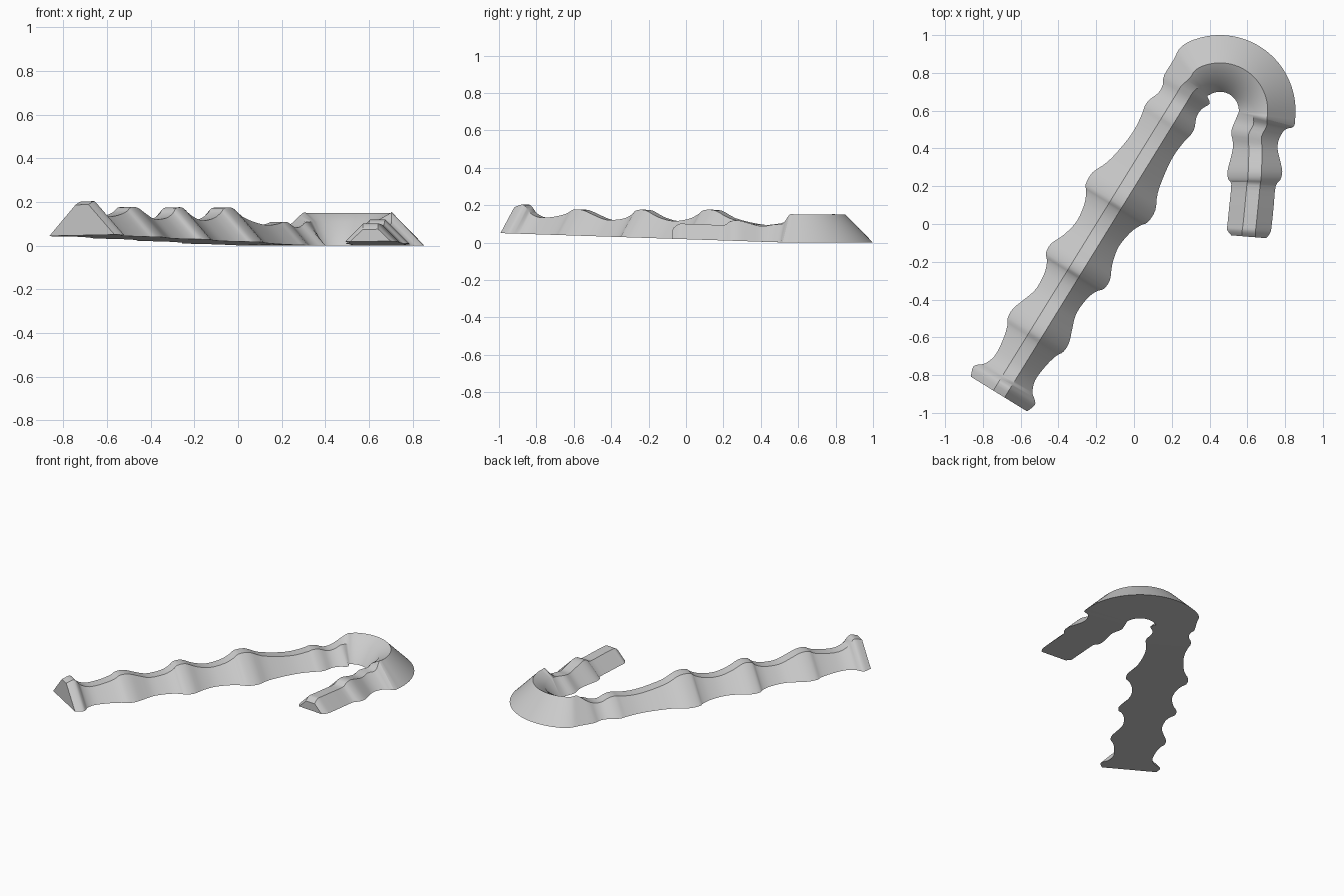
import bpy, bmesh, math
from mathutils import Vector

if "Cube" in bpy.data.objects:
    bpy.data.objects.remove(bpy.data.objects["Cube"])

HALF_TOP = 0.035   # half width of the flat ridge


def lift(y):
    # the underside tilts gently upward towards the foot
    return max(0.0, 0.033 * (0.55 - y))


def ring(outer, inner, fo=None, fi=None, ho=None, hi=None):
    # four-point section: outer base, outer ridge, inner ridge, inner base
    o, i = Vector((*outer, 0)), Vector((*inner, 0))
    w = (o - i).length / 2
    if fo is None:
        fo, fi = 0.5 - HALF_TOP / (2 * w), 0.5 + HALF_TOP / (2 * w)
    if ho is None:
        ho = hi = w - HALF_TOP
    pts = [o, o.lerp(i, fo), o.lerp(i, fi), i]
    return [Vector((p.x, p.y, lift(p.y) + h)) for p, h in zip(pts, (0, ho, hi, 0))]


rings = []

# shaft: distance along the axis and half width at each swelling and waist
shaft = [(0, .175), (.05, .192), (.075, .175), (.1, .147), (.162, .125), (.257, .133),
         (.331, .152), (.37, .173), (.428, .173), (.50, .148), (.578, .125),
         (.677, .132), (.735, .155), (.765, .180), (.823, .183), (.899, .150), (.993, .130),
         (1.092, .143), (1.155, .170), (1.188, .193), (1.261, .194), (1.348, .156),
         (1.472, .132), (1.573, .125), (1.665, .135), (1.704, .144), (1.746, .140),
         (1.80, .119), (1.849, .122), (1.895, .142)]
start = Vector((-.715, -.90))
axis = Vector((.895, 1.45)).normalized()
side = Vector((-axis.y, axis.x))
for s, w in shaft:
    c = start + axis * s
    rings.append(ring(c + side * w, c - side * w))

# hook: circular arc with a lopsided ridge
centre = Vector((.455, .60))
for a in range(132, -13, -8):
    d = Vector((math.cos(math.radians(a)), math.sin(math.radians(a))))
    r = .365 if a > 130 else .39 if a > 120 else .40
    d_in = Vector((math.cos(math.radians(max(a, -4))), math.sin(math.radians(max(a, -4)))))
    rings.append(ring(centre + d * r, centre + d_in * .10, .49, .74, .15, .11))

# tip: outer and inner outline points
tip = [(.80, .50, .535, .545), (.768, .45, .515, .49), (.76, .40, .525, .42),
       (.77, .35, .515, .36), (.785, .28, .495, .28), (.775, .235, .50, .235),
       (.75, .20, .515, .21), (.74, .10, .505, .10), (.73, 0, .495, 0),
       (.722, -.045, .493, -.03)]
for x1, y1, x2, y2 in tip:
    rings.append(ring((x1, y1), (x2, y2)))
rings.append(ring((.70, -.075), (.515, -.06), ho=.055, hi=.055))


def smooth(rs, n=3):
    # Catmull-Rom interpolation between the sections
    out = []
    for k in range(len(rs) - 1):
        a, b, c, d = rs[max(k - 1, 0)], rs[k], rs[k + 1], rs[min(k + 2, len(rs) - 1)]
        for j in range(n):
            t = j / n
            out.append([q + 0.5 * t * ((r - p) + t * (2 * p - 5 * q + 4 * r - s
                        + t * (3 * (q - r) + s - p))) for p, q, r, s in zip(a, b, c, d)])
    return out + [rs[-1]]


# skin the sections and close both ends
bm = bmesh.new()
loops = [[bm.verts.new(p) for p in r] for r in smooth(rings)]
for a, b in zip(loops, loops[1:]):
    for k in range(4):
        m = (k + 1) % 4
        bm.faces.new((a[k], a[m], b[m], b[k]))
bm.faces.new(loops[0])
bm.faces.new(loops[-1][::-1])
bmesh.ops.recalc_face_normals(bm, faces=bm.faces[:])
for v in bm.verts:
    v.co.z = max(v.co.z, 0)
mesh = bpy.data.meshes.new("curved_cane")
bm.to_mesh(mesh)
bm.free()
cane = bpy.data.objects.new("curved_cane", mesh)
bpy.context.collection.objects.link(cane)
bpy.context.view_layer.objects.active = cane
cane.select_set(True)
bpy.ops.object.shade_smooth_by_angle(angle=math.radians(30))
